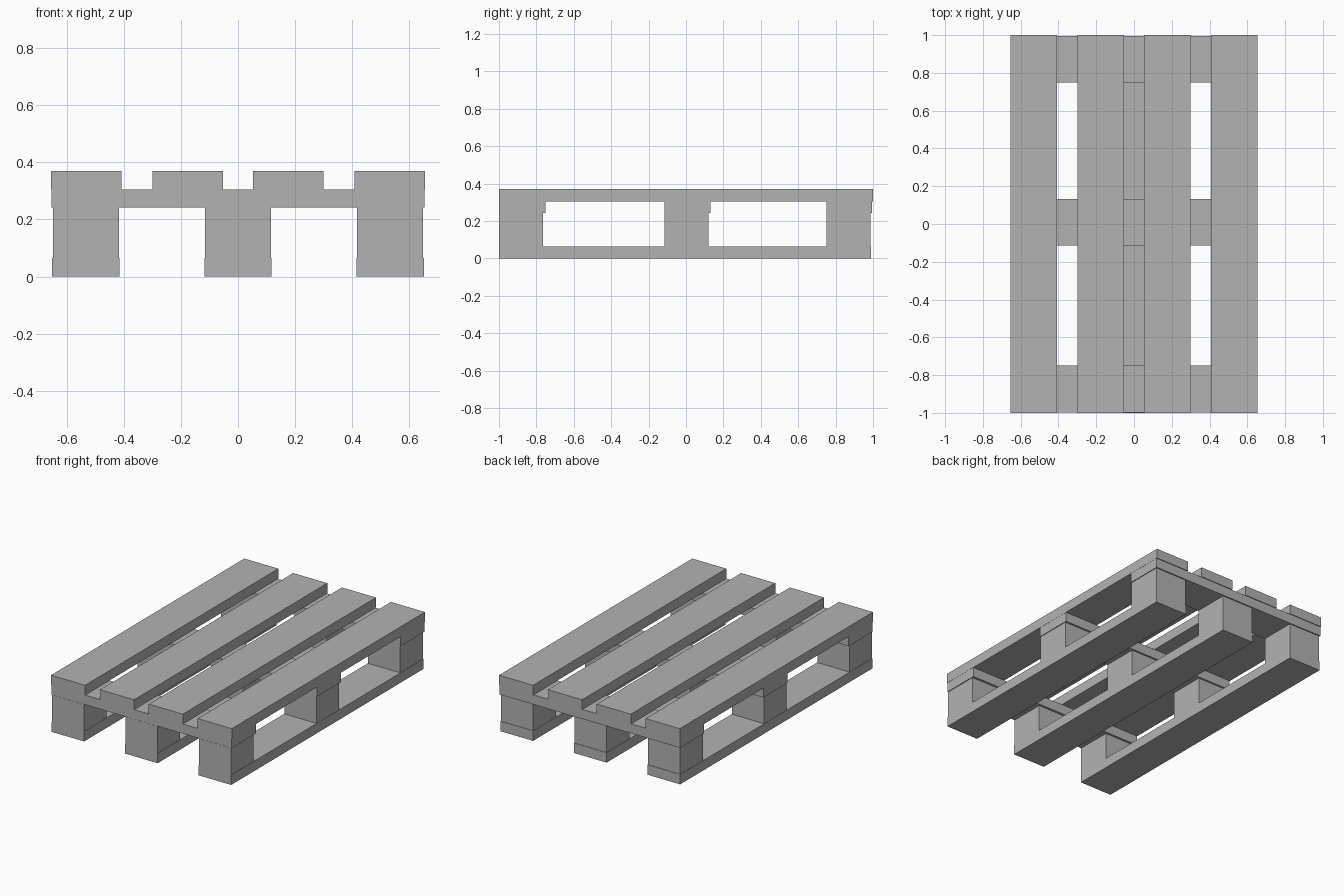
import bpy

cube = bpy.data.objects.get("Cube")
if cube:
    bpy.data.objects.remove(cube, do_unlink=True)

COLOUR = (0.45, 0.45, 0.45, 1)
grey = bpy.data.materials.new("plain_grey")
grey.use_nodes = True
grey.diffuse_color = COLOUR
grey.node_tree.nodes["Principled BSDF"].inputs["Base Color"].default_value = COLOUR


def box(name, xs, ys, zs):
    """Flat-faced timber spanning the given ranges."""
    bpy.ops.mesh.primitive_cube_add(size=1)
    ob = bpy.context.object
    ob.name = name
    spans = (xs, ys, zs)
    ob.location = [(a + b) / 2 for a, b in spans]
    ob.scale = [b - a for a, b in spans]
    ob.data.materials.append(grey)


# Height of each layer
SKID = (0, 0.065)
BLOCK = (0.065, 0.242)
CROSS = (0.242, 0.305)
DECK = (0.305, 0.37)

rows = {"front": (-1, -0.765), "middle": (-0.115, 0.12), "back": (0.752, 0.987)}
columns = {"right": -0.533, "centre": 0, "left": 0.533}

# Bottom skids, each carrying three blocks
for side, x in columns.items():
    box(f"{side}_skid", (x - 0.118, x + 0.118), (-1, 0.99), SKID)
    for row, ys in rows.items():
        box(f"{row}_{side}_block", (x - 0.116, x + 0.116), ys, BLOCK)

# Cross boards under the deck
boards = {"front": (-0.999, -0.75), "middle": (-0.115, 0.132), "back": (0.75, 0.995)}
for row, ys in boards.items():
    box(f"{row}_cross_board", (-0.654, 0.654), ys, CROSS)

# Deck boards, mirrored in pairs
for side, s in (("right", -1), ("left", 1)):
    for part, a, b in (("inner", 0.053, 0.3), ("outer", 0.408, 0.655)):
        box(f"{side}_{part}_deck_board", sorted((s * a, s * b)), (-1, 1), DECK)
